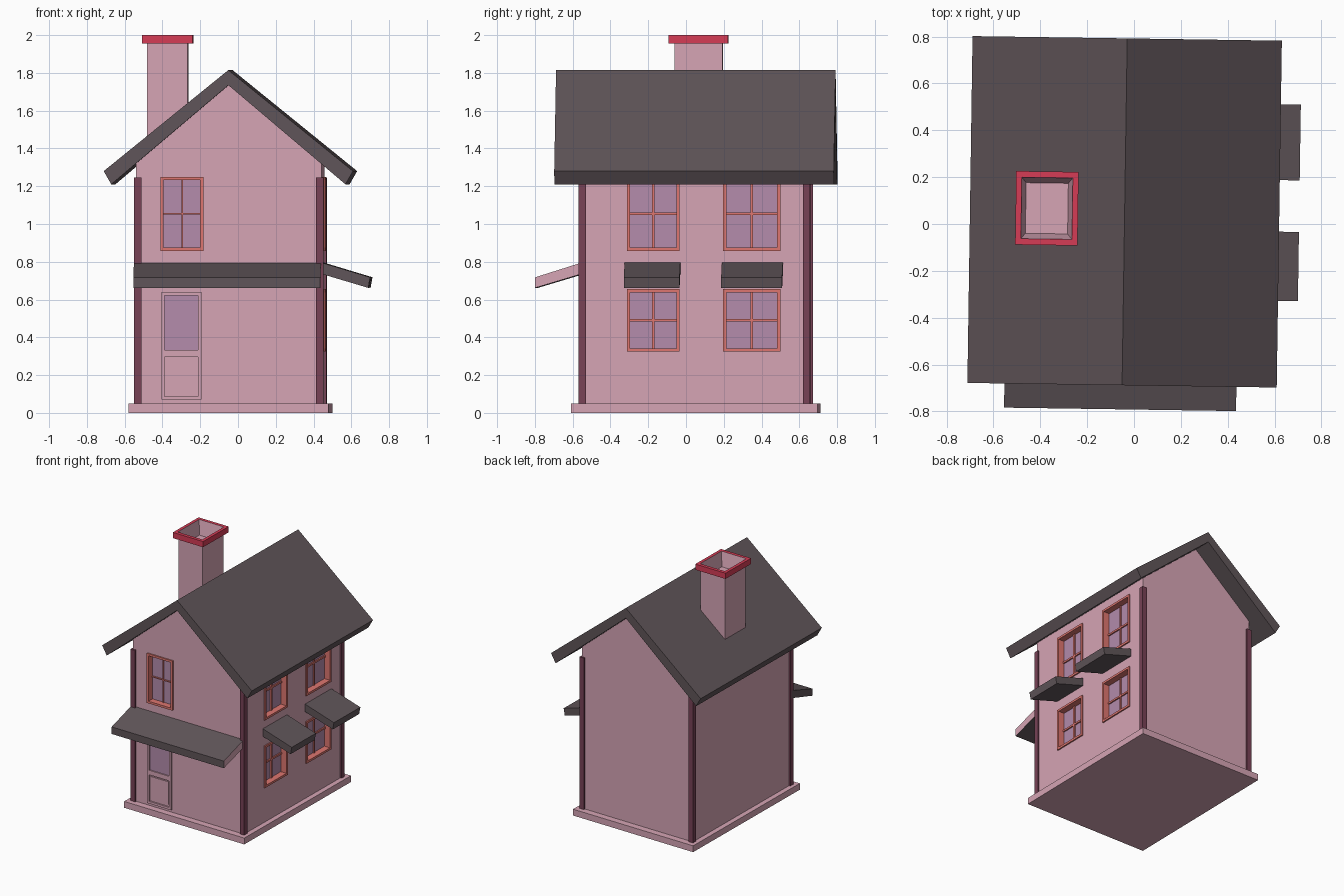
import bpy, bmesh, math
from mathutils import Matrix

if "Cube" in bpy.data.objects:
    bpy.data.objects.remove(bpy.data.objects["Cube"])

# The whole house is turned very slightly about z
PLACE = Matrix.Translation((-0.04, 0.052, 0)) @ Matrix.Rotation(math.radians(-0.85), 4, 'Z')
WX, WY = 0.49, 0.60          # wall half sizes


def material(name, rgb):
    m = bpy.data.materials.new(name)
    lin = [((c / 255 + 0.055) / 1.055) ** 2.4 for c in rgb]
    m.diffuse_color = (*lin, 1)
    m.use_nodes = True
    m.node_tree.nodes["Principled BSDF"].inputs["Base Color"].default_value = m.diffuse_color
    return m


PINK = material("pink wall", (214, 165, 181))
ROOF = material("charcoal roof", (96, 85, 89))
POST = material("plum posts", (120, 66, 86))
RED = material("crimson cap", (214, 60, 86))
SALMON = material("salmon frame", (222, 118, 112))
GLASS = material("lilac glass", (180, 140, 172))


def finish(name, bm, *mats):
    bmesh.ops.recalc_face_normals(bm, faces=bm.faces)
    me = bpy.data.meshes.new(name)
    bm.to_mesh(me)
    bm.free()
    ob = bpy.data.objects.new(name, me)
    bpy.context.collection.objects.link(ob)
    ob.matrix_world = PLACE
    for m in mats:
        me.materials.append(m)
    return ob


def boxes(name, mat, *ranges):
    """One object from boxes given as ((x0,x1),(y0,y1),(z0,z1))."""
    bm = bmesh.new()
    for r in ranges:
        mid = [(a + b) / 2 for a, b in r]
        size = [abs(b - a) for a, b in r]
        bmesh.ops.create_cube(bm, size=1, matrix=Matrix.Translation(mid) @ Matrix.Diagonal((*size, 1)))
    return finish(name, bm, mat)


def prism(name, profile, axis, a, b, *mats):
    """Extrude a (horizontal, z) profile along x or y from a to b."""
    bm = bmesh.new()
    place = (lambda h, z: (a, h, z)) if axis == 'x' else (lambda h, z: (h, a, z))
    face = bm.faces.new([bm.verts.new(place(h, z)) for h, z in profile])
    new = bmesh.ops.extrude_face_region(bm, geom=[face])['geom']
    step = (b - a, 0, 0) if axis == 'x' else (0, b - a, 0)
    bmesh.ops.translate(bm, verts=[v for v in new if isinstance(v, bmesh.types.BMVert)], vec=step)
    return finish(name, bm, *mats)


def on_wall(side, u, v, d):
    """Box ranges on a wall: u along it, v up, d outward from the surface."""
    if side == 'front':
        return (u, (-WY - d[1], -WY - d[0]), v)
    return ((WX + d[0], WX + d[1]), u, v)


def ring(side, u, v, w, d):
    (u0, u1), (v0, v1) = u, v
    return [on_wall(side, u, (v0, v0 + w), d), on_wall(side, u, (v1 - w, v1), d),
            on_wall(side, (u0, u0 + w), (v0 + w, v1 - w), d),
            on_wall(side, (u1 - w, u1), (v0 + w, v1 - w), d)]


# Plinth and gabled body
boxes("plinth", PINK, ((-0.53, 0.53), (-0.652, 0.652), (0, 0.05)))
walls = prism("walls", [(-WX, 0.04), (WX, 0.04), (WX, 1.33), (0, 1.745), (-WX, 1.33)],
              'y', -WY, WY, PINK)

# Corner posts
for sx, sn in ((-1, "left"), (1, "right")):
    for sy, tn in ((-1, "front"), (1, "back")):
        boxes(f"corner_post_{tn}_{sn}", POST,
              ((sx * 0.462, sx * 0.501), (sy * 0.575, sy * 0.613), (0.05, 1.245)))

# Roof
prism("roof", [(0, 1.815), (0.66, 1.28), (0.62, 1.21), (0, 1.735), (-0.62, 1.21), (-0.66, 1.28)],
      'y', -0.74, 0.74, ROOF)

# Chimney: stacked rectangular loops, red around the cap, hollow at the top
bm = bmesh.new()
loops = []
for hx, hy, z in ((0.107, 0.127, 1.35), (0.107, 0.127, 1.955), (0.133, 0.157, 1.955),
                  (0.133, 0.157, 2.0), (0.109, 0.131, 2.0), (0.09, 0.108, 1.89)):
    loops.append([bm.verts.new((-0.332 + sx * hx, 0.01 + sy * hy, z))
                  for sx, sy in ((-1, -1), (1, -1), (1, 1), (-1, 1))])
for k in range(5):
    for i in range(4):
        j = (i + 1) % 4
        f = bm.faces.new((loops[k][i], loops[k][j], loops[k + 1][j], loops[k + 1][i]))
        f.material_index = 1 if 1 <= k <= 3 else 0
bm.faces.new(loops[0])
bm.faces.new(loops[-1])
finish("chimney", bm, PINK, RED)

# Front awning, its right end painted pink
awning = prism("front_awning", [(-WY + 0.01, 0.798), (-0.843, 0.718), (-0.843, 0.662), (-WY + 0.01, 0.738)],
               'x', -0.502, 0.488, ROOF, PINK)
for p in awning.data.polygons:
    p.material_index = int(p.normal.x > 0.9)

# Side awnings
for name, a, b in (("side_awning_front", -0.37, -0.075), ("side_awning_back", 0.145, 0.468)):
    prism(name, [(WX - 0.01, 0.798), (0.745, 0.718), (0.735, 0.662), (WX - 0.01, 0.738)],
          'y', a, b, ROOF)

# Recessed windows: frame, glass, glazing bars, and a hole cut in the wall
windows = [("window_front", 'front', (-0.362, -0.134), (0.858, 1.25), 0.008)]
for sn, u in (("front", (-0.358, -0.078)), ("back", (0.152, 0.455))):
    windows.append((f"window_side_lower_{sn}", 'right', u, (0.325, 0.655), 0.014))
    windows.append((f"window_side_upper_{sn}", 'right', u, (0.858, 1.25), 0.014))
for name, side, u, v, bar in windows:
    (u0, u1), (v0, v1) = u, v
    um, vm = (u0 + u1) / 2, (v0 + v1) / 2
    cutter = boxes("cutter", PINK, on_wall(side, (u0 + .005, u1 - .005), (v0 + .005, v1 - .005), (-0.05, 0.05)))
    cutter.hide_render = True
    mod = walls.modifiers.new("opening", 'BOOLEAN')
    mod.operation, mod.solver, mod.object = 'DIFFERENCE', 'EXACT', cutter
    bpy.context.view_layer.objects.active = walls
    bpy.ops.object.modifier_apply(modifier=mod.name)
    bpy.data.objects.remove(cutter)
    boxes(name + "_frame", SALMON, *ring(side, u, v, 0.017, (-0.049, 0.01)))
    boxes(name + "_glass", GLASS, on_wall(side, (u0 + .01, u1 - .01), (v0 + .01, v1 - .01), (-0.047, -0.04)))
    d = (-0.041, -0.03)
    boxes(name + "_bars", SALMON,
          on_wall(side, (um - bar / 2, um + bar / 2), (v0 + .015, v1 - .015), d),
          on_wall(side, (u0 + .015, u1 - .015), (vm - bar / 2, vm + bar / 2), d))

# Front door: frame with a glazed upper half and a panelled lower half
boxes("door_frame", PINK, *ring('front', (-0.357, -0.144), (0.07, 0.64), 0.018, (-0.01, 0.012)),
      on_wall('front', (-0.339, -0.162), (0.297, 0.333), (-0.01, 0.012)))
boxes("door_panel", PINK, on_wall('front', (-0.328, -0.173), (0.105, 0.285), (-0.01, 0.007)))
boxes("door_glass", GLASS, on_wall('front', (-0.339, -0.162), (0.333, 0.622), (-0.004, 0.003)))
